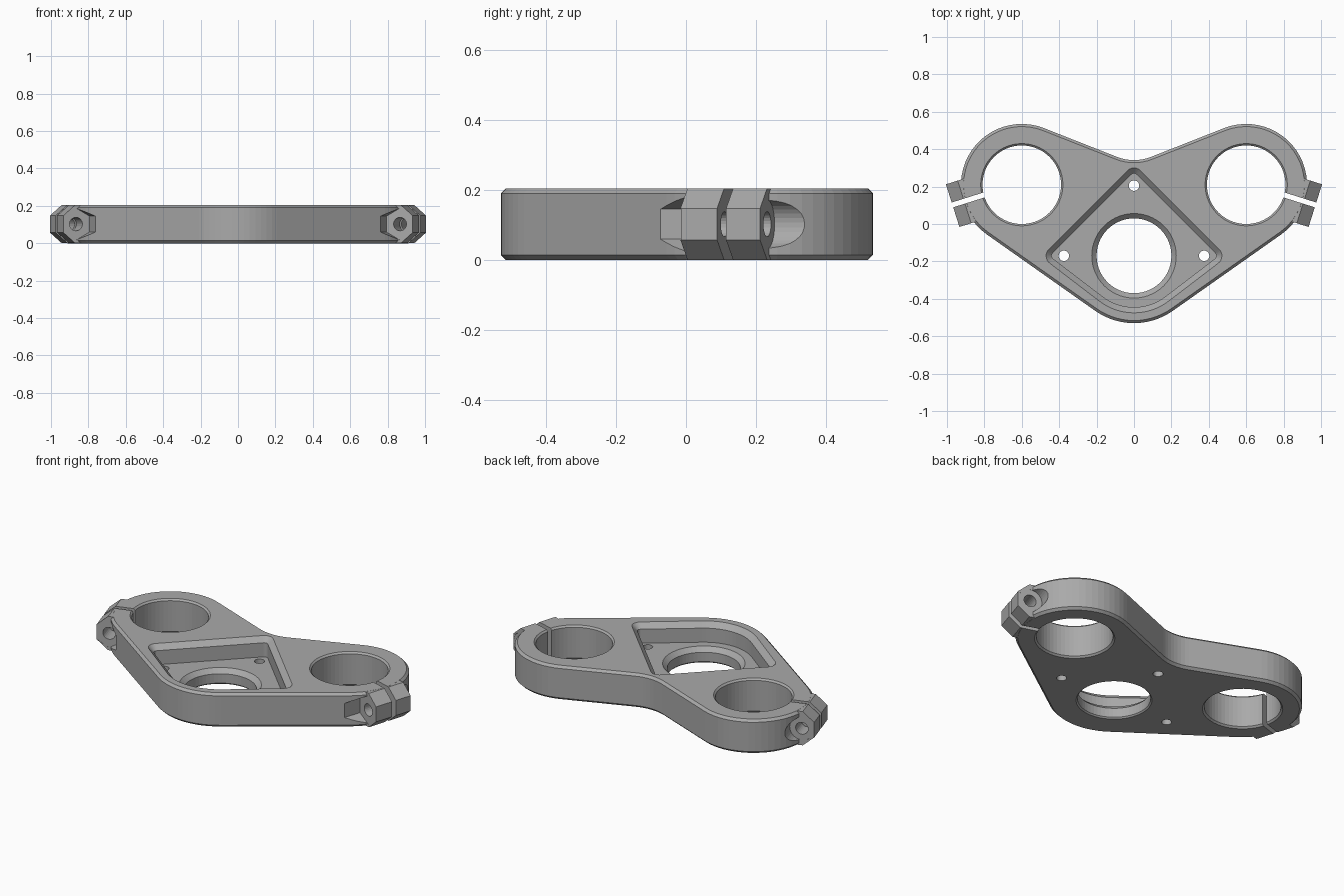
import bpy, bmesh
from math import sin, cos, asin, acos, atan2, radians, pi, hypot
from mathutils import Vector

cube = bpy.data.objects.get("Cube")
if cube:
    bpy.data.objects.remove(cube, do_unlink=True)

H = 0.205                       # plate thickness
FORK = Vector((0.6, 0.21))      # clamp bore centre
FORK_R = 0.325
STEM = Vector((0, -0.17))       # middle bore centre
STEM_R = 0.36
TILT = radians(17.5)            # direction of the clamp slit

metal = bpy.data.materials.new("grey metal")
metal.use_nodes = True
GREY = (0.4, 0.4, 0.4, 1)
metal.diffuse_color = GREY
metal.node_tree.nodes["Principled BSDF"].inputs["Base Color"].default_value = GREY


def arc(c, r, a0, a1, n):
    return [Vector((c[0] + r * cos(a0 + (a1 - a0) * i / n),
                    c[1] + r * sin(a0 + (a1 - a0) * i / n))) for i in range(n + 1)]


def loft(name, loops):
    """Closed solid through loops of 3D points with equal counts."""
    bm = bmesh.new()
    rings = [[bm.verts.new(p) for p in loop] for loop in loops]
    for a, b in zip(rings, rings[1:]):
        for i in range(len(a)):
            j = (i + 1) % len(a)
            bm.faces.new((a[i], a[j], b[j], b[i]))
    bm.faces.new(rings[0][::-1])
    bm.faces.new(rings[-1])
    bmesh.ops.recalc_face_normals(bm, faces=bm.faces)
    mesh = bpy.data.meshes.new(name)
    bm.to_mesh(mesh)
    bm.free()
    mesh.materials.append(metal)
    obj = bpy.data.objects.new(name, mesh)
    bpy.context.collection.objects.link(obj)
    return obj


def at_z(points, z):
    return [(p[0], p[1], z) for p in points]


def combine(target, tool, op="DIFFERENCE"):
    mod = target.modifiers.new("cut", "BOOLEAN")
    mod.operation = op
    mod.solver = "EXACT"
    mod.object = tool
    bpy.context.view_layer.objects.active = target
    bpy.ops.object.modifier_apply(modifier=mod.name)
    bpy.data.objects.remove(tool, do_unlink=True)


def bore(target, c, profile, n=56):
    """Turned hole: profile is a list of (radius, z)."""
    combine(target, loft("bore_cutter", [
        at_z(arc(c, r, 0, 2 * pi * (n - 1) / n, n - 1), z) for r, z in profile]))


def plate_outline(inset):
    """Rounded outline with a concave fillet at the back."""
    r, R, fil = FORK_R - inset, STEM_R - inset, 0.25 + inset
    d = FORK - STEM
    front = atan2(d.y, d.x) - acos((STEM_R - FORK_R) / d.length)
    back = radians(111.5)
    n = Vector((cos(back), sin(back)))
    fc = (0, (FORK.dot(n) + FORK_R + 0.25) / n.y)
    right = arc(FORK, r, front, back, 26)
    left = [Vector((-p.x, p.y)) for p in reversed(right)]
    return (arc(STEM, R, -pi - front, front, 14) + right
            + arc(fc, fil, back - pi, -back, 8) + left)


def pocket_outline(inset):
    """Four-cornered pocket, rounded about the middle bore."""
    r, R = 0.05 - inset, 0.305 - inset
    side = Vector((0.42, -0.17))
    low = -acos((0.305 - 0.05) / side.x)
    right = arc(side, r, low, pi / 4, 8)
    left = [Vector((-p.x, p.y)) for p in reversed(right)]
    return (arc(STEM, R, -pi - low, low, 16) + right
            + arc((0, 0.25), r, pi / 4, 3 * pi / 4, 6) + left)


# Chamfered plate
plate = loft("clamp_plate", [at_z(plate_outline(i), z) for i, z in
             ((0.014, 0), (0, 0.014), (0, H - 0.014), (0.014, H))])


def ear_space(side, u, v, z):
    """Clamp frame: u outward along the slit, v across it."""
    x = FORK.x + u * cos(TILT) + v * sin(TILT)
    y = FORK.y - u * sin(TILT) + v * cos(TILT)
    return (side * x, y, z)


def ear_prism(name, side, section, v0, v1):
    return loft(name, [[ear_space(side, u, v, z) for u, z in section] for v in (v0, v1)])


BOLT = (0.315, H / 2)
ear = ((0.26, 0.0005), (0.32, 0.0005), (0.386, 0.057), (0.386, 0.148),
       (0.32, H - 0.0005), (0.26, H - 0.0005))
slit = ((0.17, -0.1), (0.5, -0.1), (0.5, 0.3), (0.17, 0.3))


def ring(r, n):
    return arc(BOLT, r, pi / 6, pi / 6 + 2 * pi * (n - 1) / n, n - 1)


# Clamp ears, bolt seats, bolt holes and slits
for side in (-1, 1):
    combine(plate, ear_prism("ear", side, ear, -0.115, 0.124), "UNION")
    combine(plate, ear_prism("nut_seat", side, ring(0.086, 6), -0.114, -0.36))
    combine(plate, ear_prism("head_seat", side, ring(0.07, 32), 0.123, 0.36))
    combine(plate, ear_prism("bolt_hole", side, ring(0.036, 24), -0.2, 0.2))
    bore(plate, (side * FORK.x, FORK.y),
         ((0.222, -0.002), (0.21, 0.01), (0.21, H - 0.01), (0.222, H + 0.002)))
    combine(plate, ear_prism("slit", side, slit, -0.005, 0.022))

# Pocket with bevelled rim
FLOOR = 0.09
combine(plate, loft("pocket_cutter", [at_z(pocket_outline(i), z) for i, z in
        ((0.03, FLOOR), (0.03, H - 0.03), (-0.002, H + 0.002))]))

# Middle bore and three mounting holes
bore(plate, STEM, ((0.21, -0.002), (0.2, 0.008), (0.2, FLOOR - 0.026), (0.228, FLOOR + 0.002)))
for c in ((0, 0.205), (0.375, -0.17), (-0.375, -0.17)):
    bore(plate, c, ((0.028, -0.05), (0.028, 0.15)), 24)
